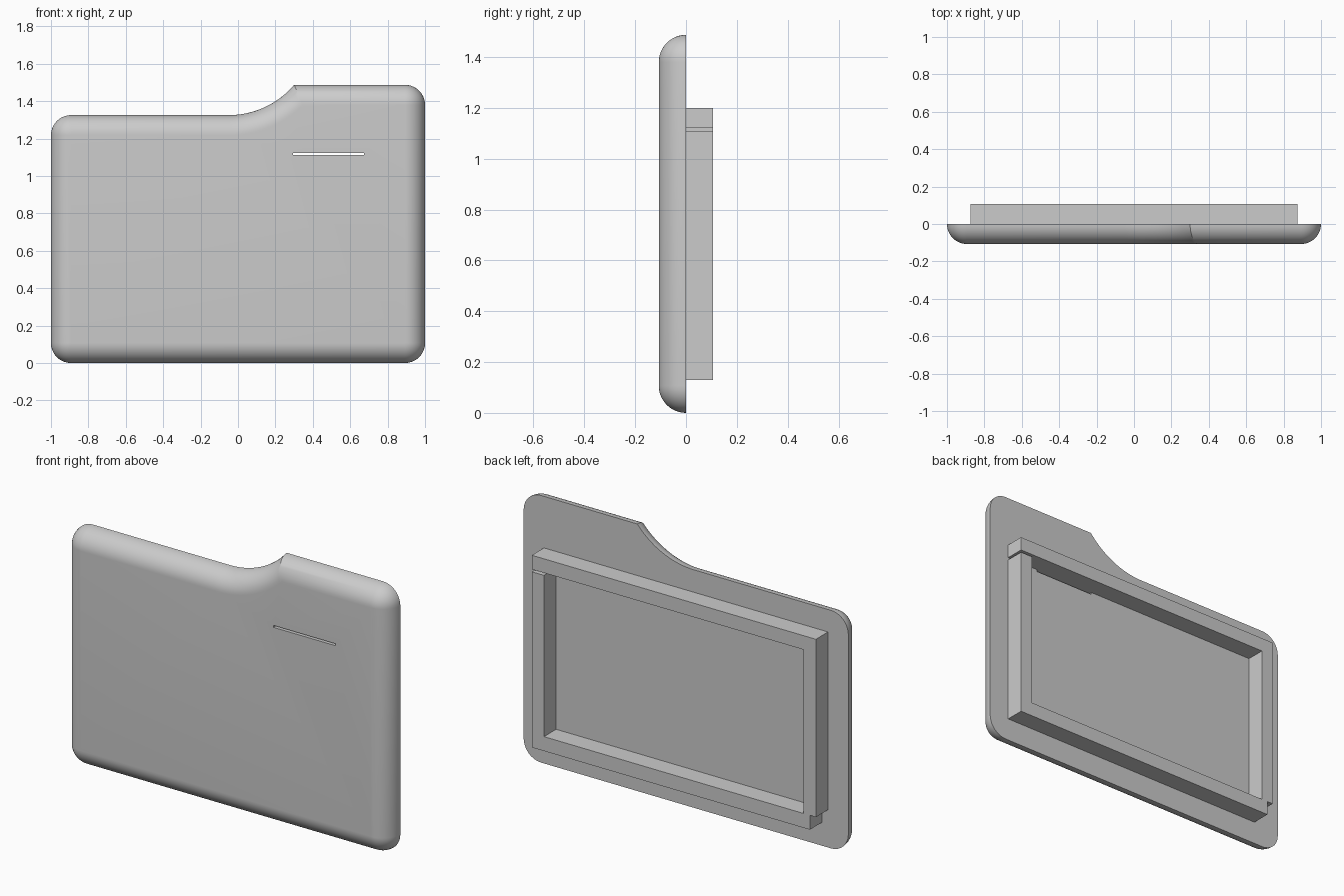
import bpy
import bmesh
from math import sin, cos, pi, acos, sqrt

cube = bpy.data.objects.get("Cube")
if cube:
    bpy.data.objects.remove(cube, do_unlink=True)

R = 0.107            # edge rounding, also half of the total depth
TOP, STEP = 1.487, 1.325
SWEEP_X, SWEEP_R = -0.05, 0.459

grey = bpy.data.materials.new("plain_grey")
grey.use_nodes = True
grey.diffuse_color = (0.6, 0.6, 0.6, 1)
grey.node_tree.nodes["Principled BSDF"].inputs["Base Color"].default_value = (0.6, 0.6, 0.6, 1)


def make_object(name, bm):
    bmesh.ops.recalc_face_normals(bm, faces=bm.faces[:])
    mesh = bpy.data.meshes.new(name)
    bm.to_mesh(mesh)
    bm.free()
    mesh.materials.append(grey)
    obj = bpy.data.objects.new(name, mesh)
    bpy.context.collection.objects.link(obj)
    return obj


def box(name, x0, x1, y0, y1, z0, z1):
    bm = bmesh.new()
    bmesh.ops.create_cube(bm, size=1)
    for v in bm.verts:
        v.co.x = x1 if v.co.x > 0 else x0
        v.co.y = y1 if v.co.y > 0 else y0
        v.co.z = z1 if v.co.z > 0 else z0
    return make_object(name, bm)


def outline(d, steps=10):
    """Cover outline moved inwards by d, counter-clockwise from the lower left."""
    pts = []

    def corner(cx, cz, start):
        for i in range(steps + 1):
            a = start + pi / 2 * i / steps
            pts.append((cx + (R - d) * cos(a), cz + (R - d) * sin(a)))

    corner(-1 + R, R, pi)
    corner(1 - R, R, 1.5 * pi)
    corner(1 - R, TOP - R, 0)
    # concave sweep from the raised top down to the lower top
    radius = SWEEP_R + d
    end = acos((STEP + SWEEP_R - TOP + d) / radius)
    for i in range(25):
        a = end * (1 - i / 24)
        pts.append((SWEEP_X + radius * sin(a), STEP + SWEEP_R - radius * cos(a)))
    corner(-1 + R, STEP - R, pi / 2)
    return pts


# Cover: stacked outlines following a quarter-round edge
bm = bmesh.new()
rings = []
for k in range(13):
    a = pi / 2 * k / 12
    rings.append([bm.verts.new((x, -R * sin(a), z)) for x, z in outline(R * (1 - cos(a)))])
for lower, upper in zip(rings, rings[1:]):
    for i in range(len(lower)):
        j = (i + 1) % len(lower)
        bm.faces.new((lower[i], lower[j], upper[j], upper[i]))
bm.faces.new(rings[0])
bm.faces.new(rings[-1])
bmesh.ops.remove_doubles(bm, verts=bm.verts[:], dist=0.0001)
cover = make_object("cover", bm)

# Slot through the cover
cutter = box("slot_cutter", 0.295, 0.675, -0.3, 0.05, 1.111, 1.122)
cutter.hide_render = True
cut = cover.modifiers.new("slot", 'BOOLEAN')
cut.operation = 'DIFFERENCE'
cut.solver = 'EXACT'
cut.object = cutter
bpy.context.view_layer.objects.active = cover
cover.select_set(True)
bpy.ops.object.modifier_apply(modifier=cut.name)
bpy.data.objects.remove(cutter, do_unlink=True)
bpy.ops.object.shade_smooth_by_angle(angle=pi / 6)

# Back frame: four bars, with a thin gap under the top bar on one side
box("frame_top", -0.875, 0.875, 0, R, 1.122, 1.2)
box("frame_bottom", -0.838, 0.875, 0, R, 0.13, 0.21)
box("frame_left", 0.8, 0.875, 0, R, 0.21, 1.108)
box("frame_right", -0.875, -0.8, 0, R, 0.21, 1.122)
